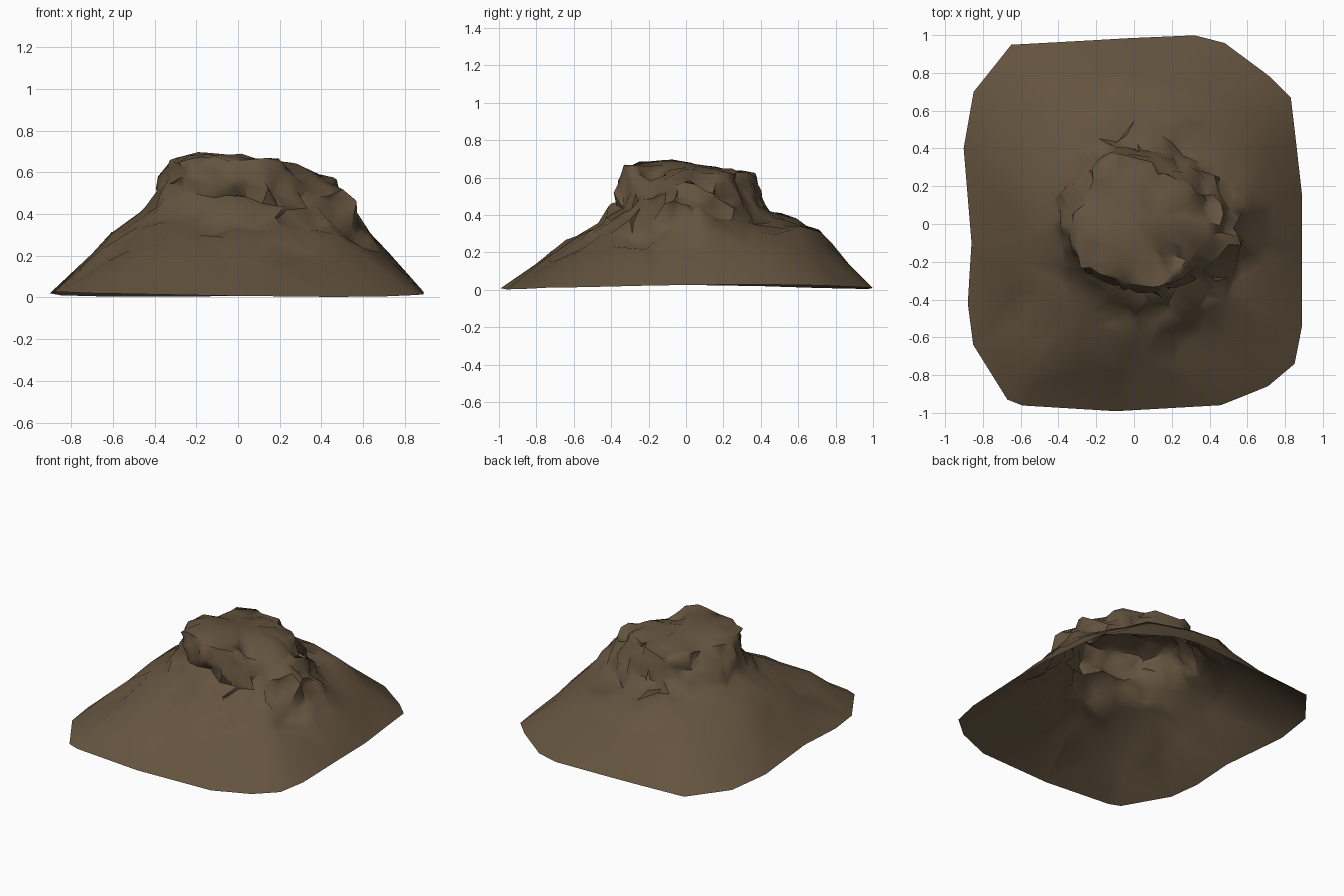
import bpy, bmesh, math
from mathutils import Vector, noise

if "Cube" in bpy.data.objects:
    bpy.data.objects.remove(bpy.data.objects["Cube"])

# Ground outline, seen from above
OUTLINE = [(-.65, .95), (.32, 1), (.48, .96), (.72, .78), (.83, .67), (.89, .16), (.89, -.54),
           (.85, -.74), (.71, -.86), (.46, -.96), (-.1, -.99), (-.59, -.96), (-.67, -.93),
           (-.85, -.64), (-.88, -.42), (-.86, -.1), (-.9, .4), (-.85, .7)]

# Contours every 30 degrees starting at +x: (radii, heights)
SLOPE_TOP = ([.65, .68, .70, .72, .68, .64, .60, .64, .68, .62, .61, .66],
             [.29, .28, .30, .31, .31, .31, .31, .29, .28, .26, .25, .28])
CLIFF_FOOT = ([.53, .49, .48, .49, .46, .44, .41, .46, .46, .46, .54, .54],
              [.43, .38, .36, .38, .41, .42, .44, .40, .37, .35, .31, .36])
CLIFF_MID = ([.49, .43, .37, .38, .38, .37, .35, .35, .34, .33, .40, .45],
             [.50, .49, .48, .49, .51, .53, .54, .54, .50, .50, .44, .48])
CLIFF_TOP = ([.37, .35, .30, .36, .37, .27, .33, .36, .32, .31, .35, .33],
             [.62, .62, .62, .61, .63, .62, .65, .65, .67, .67, .66, .60])
PLATEAU = ([.18, .17, .14, .18, .18, .13, .17, .20, .17, .14, .15, .15],
           [.65, .65, .65, .65, .66, .67, .68, .69, .69, .69, .67, .64])

SIDES, STEPS = 72, 4


def outline_radius(a):
    d = Vector((math.cos(a), math.sin(a)))
    n = len(OUTLINE)
    for i in range(n):
        p, q = Vector(OUTLINE[i]), Vector(OUTLINE[(i + 1) % n])
        e = q - p
        den = d.x * e.y - d.y * e.x
        if abs(den) < 1e-6:
            continue
        t = (p.x * e.y - p.y * e.x) / den
        s = (p.x * d.y - p.y * d.x) / den
        if t > 0 and -1e-4 <= s <= 1.0001:
            return t
    return .9


def contour(table, a):
    f = (a / math.tau * 12) % 12
    i, t = int(f) % 12, f % 1
    t = t * t * (3 - 2 * t)
    return [v[i] * (1 - t) + v[(i + 1) % 12] * t for v in table]


def key_points(a):
    base = (outline_radius(a), .016 + .012 * math.sin(2 * a + 1))
    return [base] + [contour(t, a) for t in (SLOPE_TOP, CLIFF_FOOT, CLIFF_MID, CLIFF_TOP, PLATEAU)] + [(0, .68)]


def rough(p, level):
    """Rock displacement: none on the skirt, strongest on the cliff."""
    amp = [0, .024, .05, .055, .042, .02, .015]
    k = min(int(level), 5)
    g = amp[k] + (amp[k + 1] - amp[k]) * (level - k)
    # the left skirt is smoother than the right
    if level < 2.5:
        g *= .9 + .4 * max(-1, min(1, p.x * 1.5))
    big = noise.noise_vector(p * 5.5 + Vector((3.1, 7.7, 1.3)))
    fine = noise.noise_vector(p * 13 + Vector((9, 2, 4)))
    return Vector((big.x * .7 + fine.x, big.y * .7 + fine.y, .3 * big.z + .6 * fine.z)) * g


bm = bmesh.new()
rings = []
levels = [0, .3, .6, .8] + [1 + i / STEPS for i in range(STEPS * 4)] + [5, 5.35, 5.7]
corners = [math.atan2(y, x) % math.tau for x, y in OUTLINE]
angles = [i * math.tau / SIDES for i in range(SIDES)]
for c in corners:  # snap the nearest spoke to each outline corner
    j = min(range(SIDES), key=lambda i: abs(angles[i] - c))
    angles[j] = c
for level in levels:
    ring = []
    for a in angles:
        keys = key_points(a)
        k = min(int(level), 5)
        t = level - k
        r = keys[k][0] * (1 - t) + keys[k + 1][0] * t
        z = keys[k][1] * (1 - t) + keys[k + 1][1] * t
        p = Vector((r * math.cos(a), r * math.sin(a), z))
        ring.append(bm.verts.new(p + rough(p, level)))
    rings.append(ring)
for lo, hi in zip(rings, rings[1:]):
    for i in range(SIDES):
        j = (i + 1) % SIDES
        bm.faces.new((lo[i], lo[j], hi[j], hi[i]))
summit = bm.verts.new((0, 0, .68))
for i in range(SIDES):
    bm.faces.new((rings[-1][i], rings[-1][(i + 1) % SIDES], summit))

# Hollows and raised blocks: centre x, y, radius, height change
for x, y, rad, h in [(.20, -.18, .08, -.07), (.38, .10, .08, -.07), (.56, -.24, .12, -.06),
                     (-.60, -.42, .12, -.04), (-.12, -.47, .10, -.03), (-.40, -.02, .07, .03),
                     (-.15, .55, .14, .03), (.42, .60, .12, .03), (-.45, -.72, .10, .03),
                     (.28, .62, .10, .03), (.25, -.62, .10, -.03), (-.1, .72, .07, .02)]:
    for v in bm.verts:
        d = math.hypot(v.co.x - x, v.co.y - y) / rad
        if d < 1:
            v.co.z += h * min(1, 1.6 * (1 - d))

mesh = bpy.data.meshes.new("rock_mound")
bm.to_mesh(mesh)
bm.free()
rock = bpy.data.objects.new("rock_mound", mesh)
bpy.context.collection.objects.link(rock)

# Earth brown
mat = bpy.data.materials.new("earth_brown")
mat.diffuse_color = (.128, .088, .05, 1)
mat.use_nodes = True
mat.node_tree.nodes["Principled BSDF"].inputs["Base Color"].default_value = mat.diffuse_color
mesh.materials.append(mat)

# Reduce to irregular chiselled facets, then smooth with sharp creases
bpy.context.view_layer.objects.active = rock
rock.select_set(True)
dec = rock.modifiers.new("chisel", 'DECIMATE')
dec.ratio = .27
bpy.ops.object.modifier_apply(modifier="chisel")
bpy.ops.object.shade_smooth_by_angle(angle=math.radians(55))
